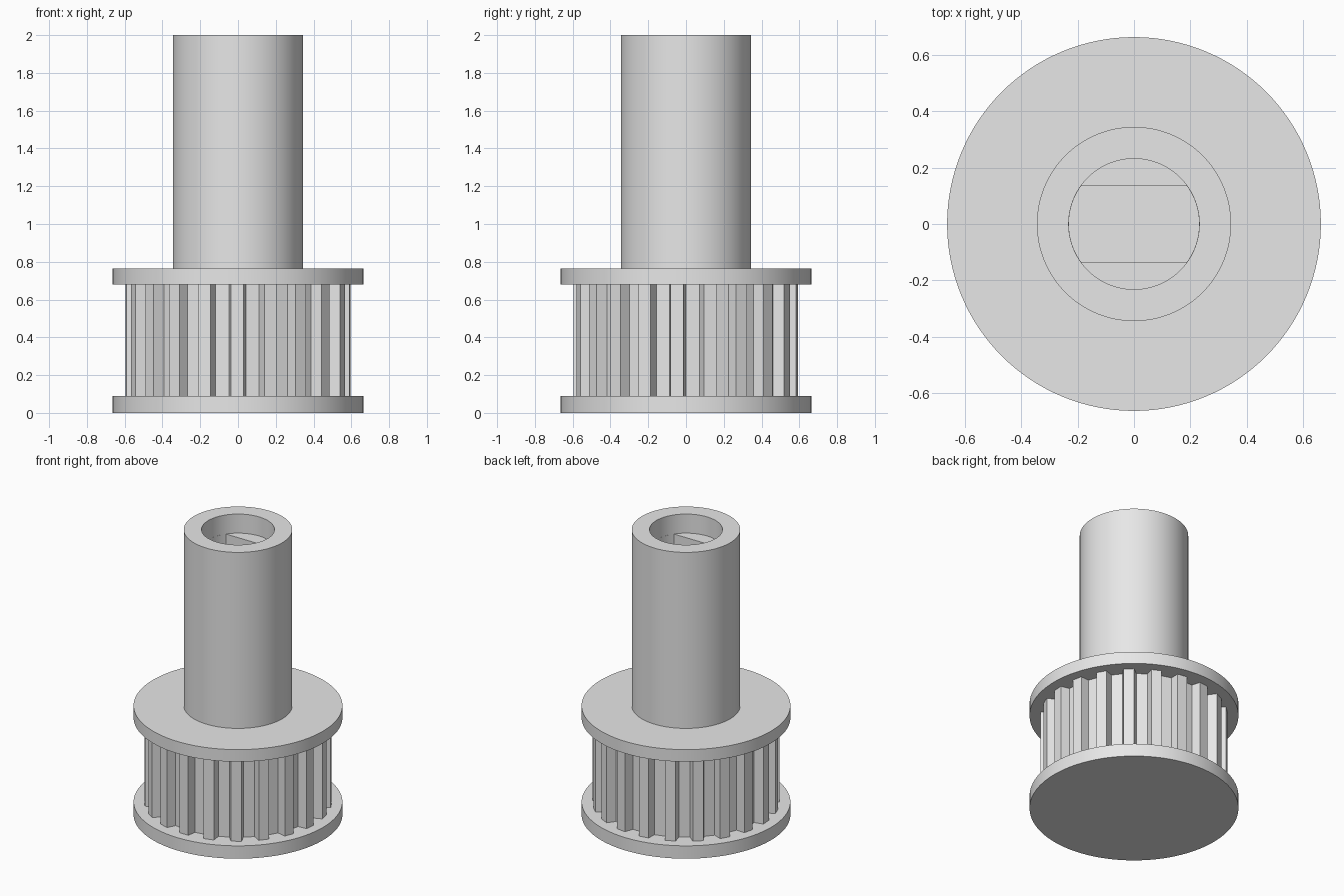
import bpy, bmesh, math

if "Cube" in bpy.data.objects:
    bpy.data.objects.remove(bpy.data.objects["Cube"], do_unlink=True)

GREY = (0.8, 0.8, 0.8, 1.0)
metal = bpy.data.materials.new("light_grey")
metal.use_nodes = True
metal.diffuse_color = GREY
metal.node_tree.nodes["Principled BSDF"].inputs["Base Color"].default_value = GREY


def polar(r, a):
    return (r * math.cos(a), r * math.sin(a))


def circle(r, n=128):
    return [polar(r, math.tau * i / n) for i in range(n)]


def prism(name, outline, z0, z1):
    """Extrude a closed outline from z0 up to z1."""
    bm = bmesh.new()
    base = bm.faces.new([bm.verts.new((x, y, z0)) for x, y in outline])
    top = bmesh.ops.extrude_face_region(bm, geom=[base])["geom"]
    verts = [v for v in top if isinstance(v, bmesh.types.BMVert)]
    bmesh.ops.translate(bm, vec=(0, 0, z1 - z0), verts=verts)
    bmesh.ops.recalc_face_normals(bm, faces=bm.faces)
    mesh = bpy.data.meshes.new(name)
    bm.to_mesh(mesh)
    bm.free()
    mesh.materials.append(metal)
    obj = bpy.data.objects.new(name, mesh)
    bpy.context.collection.objects.link(obj)
    return obj


def activate(obj):
    bpy.ops.object.select_all(action="DESELECT")
    obj.select_set(True)
    bpy.context.view_layer.objects.active = obj


def cut(obj, cutter):
    cutter.hide_render = True
    activate(obj)
    mod = obj.modifiers.new("cut", "BOOLEAN")
    mod.operation = "DIFFERENCE"
    mod.solver = "EXACT"
    mod.object = cutter
    bpy.ops.object.modifier_apply(modifier=mod.name)
    bpy.data.objects.remove(cutter, do_unlink=True)


# Toothed belt drum: trapezoid teeth, one facing the front
TEETH, TIP, ROOT = 21, 0.596, 0.535
drum = []
for i in range(TEETH):
    a = -math.pi / 2 - 0.006 + math.tau * i / TEETH
    drum += [polar(ROOT, a - 0.083), polar(TIP, a - 0.057),
             polar(TIP, a + 0.057), polar(ROOT, a + 0.083)]
parts = [prism("toothed_drum", drum, 0.08, 0.69)]

# Flanges on both sides of the belt
parts.append(prism("bottom_flange", circle(0.664), 0, 0.09))
parts.append(prism("top_flange", circle(0.664), 0.68, 0.765))

# Hub with a round counterbore above a shaft hole with two flats
hub = prism("hub", circle(0.345), 0.75, 2)
cut(hub, prism("counterbore_cutter", circle(0.232), 1.866, 2.1))
R, FLAT, STEPS = 0.2315, 0.135, 24
half = math.asin(FLAT / R)
slot = [polar(R, side + half * (2 * i / STEPS - 1))
        for side in (0, math.pi) for i in range(STEPS + 1)]
cut(hub, prism("shaft_hole_cutter", slot, 1.22, 1.95))
parts.append(hub)

# Smooth round walls, crisp edges
for obj in parts:
    activate(obj)
    bpy.ops.object.shade_smooth_by_angle(angle=math.radians(15))
